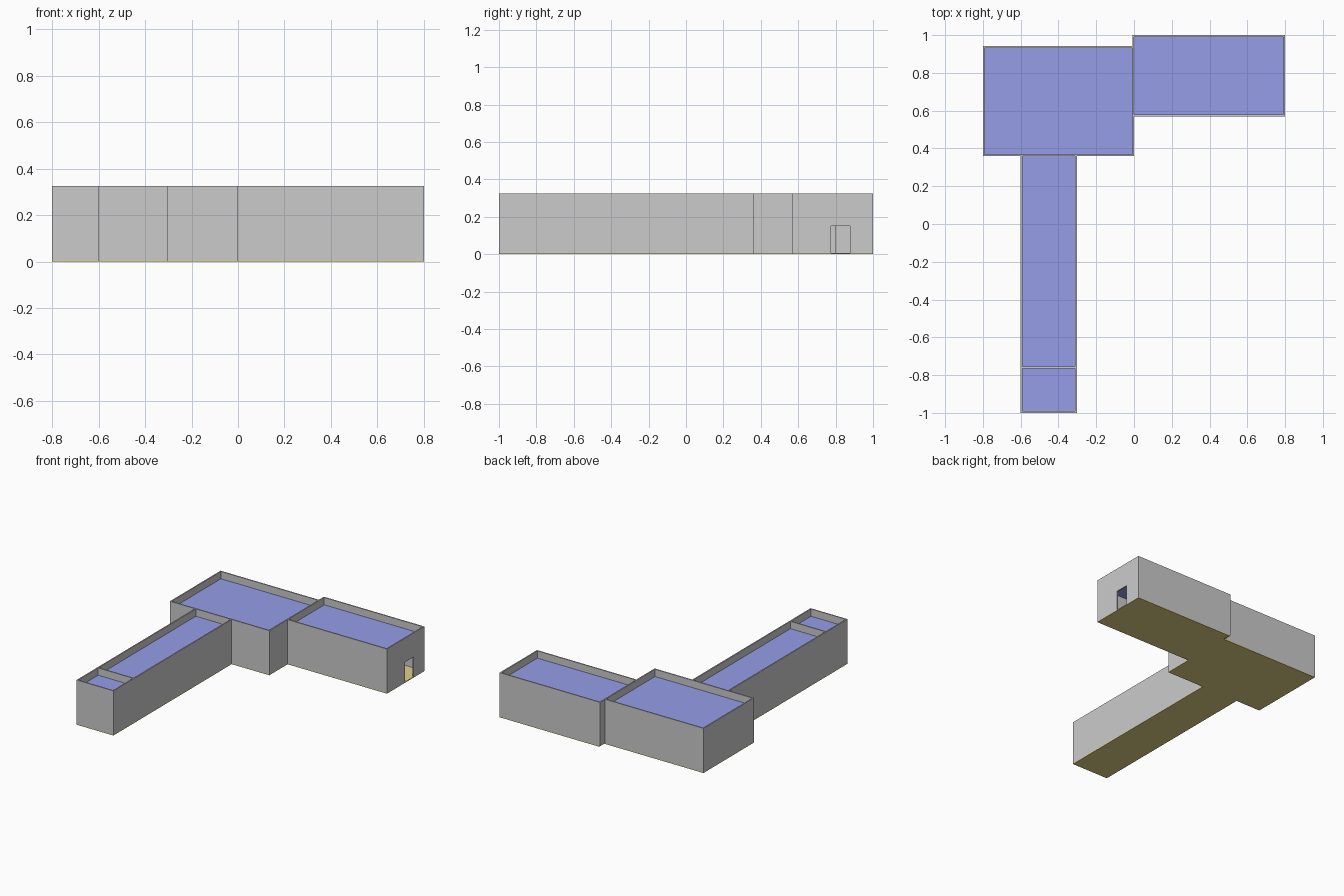
import bpy, bmesh

if "Cube" in bpy.data.objects:
    bpy.data.objects.remove(bpy.data.objects["Cube"])

T = 0.009          # wall thickness
TOP = 0.325        # wall height
FLOOR = 0.006      # floor slab thickness
CEIL = 0.272       # ceiling height, recessed below the wall tops
DOOR_H = 0.15


def add_box(bm, x0, x1, y0, y1, z0, z1):
    verts = bmesh.ops.create_cube(bm, size=1)["verts"]
    for v in verts:
        v.co = (x1 if v.co.x > 0 else x0, y1 if v.co.y > 0 else y0, z1 if v.co.z > 0 else z0)


def finish(bm, name, mat=None):
    mesh = bpy.data.meshes.new(name)
    bm.to_mesh(mesh)
    bm.free()
    obj = bpy.data.objects.new(name, mesh)
    bpy.context.collection.objects.link(obj)
    if mat:
        mesh.materials.append(mat)


def material(name, color):
    mat = bpy.data.materials.new(name)
    mat.diffuse_color = color
    mat.use_nodes = True
    mat.node_tree.nodes["Principled BSDF"].inputs["Base Color"].default_value = mat.diffuse_color
    return mat


def wall(name, axis, at, a, b, door=None):
    """Wall along an axis, from a to b, its low side at 'at', with an optional doorway."""
    bm = bmesh.new()
    pieces = [(a, b, FLOOR, TOP)]
    if door:
        d0, d1 = door
        pieces = [(a, d0, FLOOR, TOP), (d0, d1, DOOR_H, TOP), (d1, b, FLOOR, TOP)]
    for p, q, z0, z1 in pieces:
        if axis == "x":
            add_box(bm, p, q, at, at + T, z0, z1)
        else:
            add_box(bm, at, at + T, p, q, z0, z1)
    bmesh.ops.remove_doubles(bm, verts=bm.verts, dist=1e-5)
    finish(bm, name)


blue = material("ceiling_blue", (0.30, 0.34, 0.80, 1))
yellow = material("floor_yellow", (0.75, 0.64, 0.25, 1))

# Main hall walls; the east wall is shared with the side room
wall("hall_front_wall", "x", 0.36, -0.80, 0, (-0.50, -0.40))
wall("hall_back_wall", "x", 0.942 - T, -0.80, -T)
wall("hall_left_wall", "y", -0.80, 0.36 + T, 0.942 - T)
wall("shared_wall", "y", -T, 0.36 + T, 1.0, (0.70, 0.80))

# Side room walls, with the outside door at the far end
wall("side_front_wall", "x", 0.57, 0, 0.80)
wall("side_back_wall", "x", 1.0 - T, 0, 0.80)
wall("side_end_wall", "y", 0.80 - T, 0.57 + T, 1.0 - T, (0.775, 0.877))

# Corridor walls, divided into a long part and a small end room
wall("corridor_left_wall", "y", -0.60, -1.0 + T, 0.36)
wall("corridor_right_wall", "y", -0.303 - T, -1.0 + T, 0.36)
wall("corridor_end_wall", "x", -1.0, -0.60, -0.303)
wall("corridor_divider", "x", -0.764, -0.60 + T, -0.303 - T, (-0.50, -0.40))

# Floor and ceiling slabs for every room
rooms = {
    "hall": (-0.80, 0, 0.36, 0.942),
    "side_room": (0, 0.80, 0.57, 1.0),
    "corridor": (-0.60, -0.303, -0.76, 0.36),
    "end_room": (-0.60, -0.303, -1.0, -0.76),
}
for room, (x0, x1, y0, y1) in rooms.items():
    bm = bmesh.new()
    add_box(bm, x0, x1, y0, y1, 0, FLOOR)
    finish(bm, room + "_floor", yellow)
    bm = bmesh.new()
    e = 0.001
    add_box(bm, x0 + e, x1 - e, y0 + e, y1 - e, CEIL - 0.005, CEIL)
    finish(bm, room + "_ceiling", blue)
